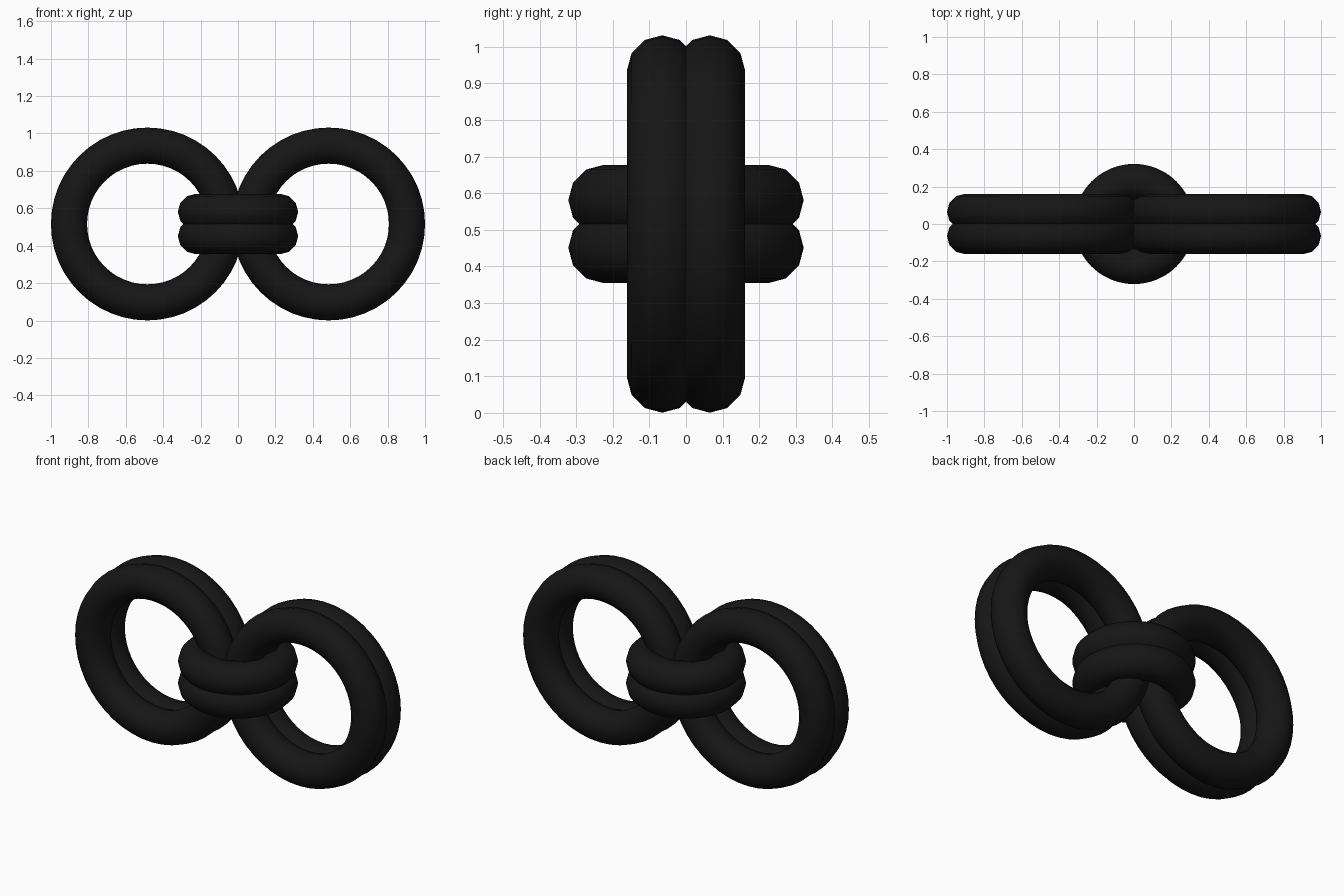
import bpy
from math import pi

if "Cube" in bpy.data.objects:
    bpy.data.objects.remove(bpy.data.objects["Cube"])

TUBE = 0.0965     # tube radius shared by every ring
OFFSET = 0.065    # half spacing between paired rings
MID_Z = 0.516

black = bpy.data.materials.new("black")
black.diffuse_color = (0.008, 0.008, 0.008, 1)
black.use_nodes = True
black.node_tree.nodes["Principled BSDF"].inputs["Base Color"].default_value = black.diffuse_color


def ring(name, location, major, rotation=(0, 0, 0)):
    bpy.ops.mesh.primitive_torus_add(
        location=location, rotation=rotation,
        major_radius=major, minor_radius=TUBE,
        major_segments=48, minor_segments=12)
    ob = bpy.context.object
    ob.name = name
    ob.data.materials.append(black)
    bpy.ops.object.shade_smooth()


# Upright double loops, left and right
for side, x in (("left", -0.4845), ("right", 0.4845)):
    for row, s in (("front", -1), ("back", 1)):
        ring(f"{side}_loop_{row}", (x, s * OFFSET, MID_Z), 0.419, (pi / 2, 0, 0))

# Horizontal double band wrapped around the middle
for row, s in (("lower", -1), ("upper", 1)):
    ring(f"centre_band_{row}", (0, 0, MID_Z + s * OFFSET), 0.225)
